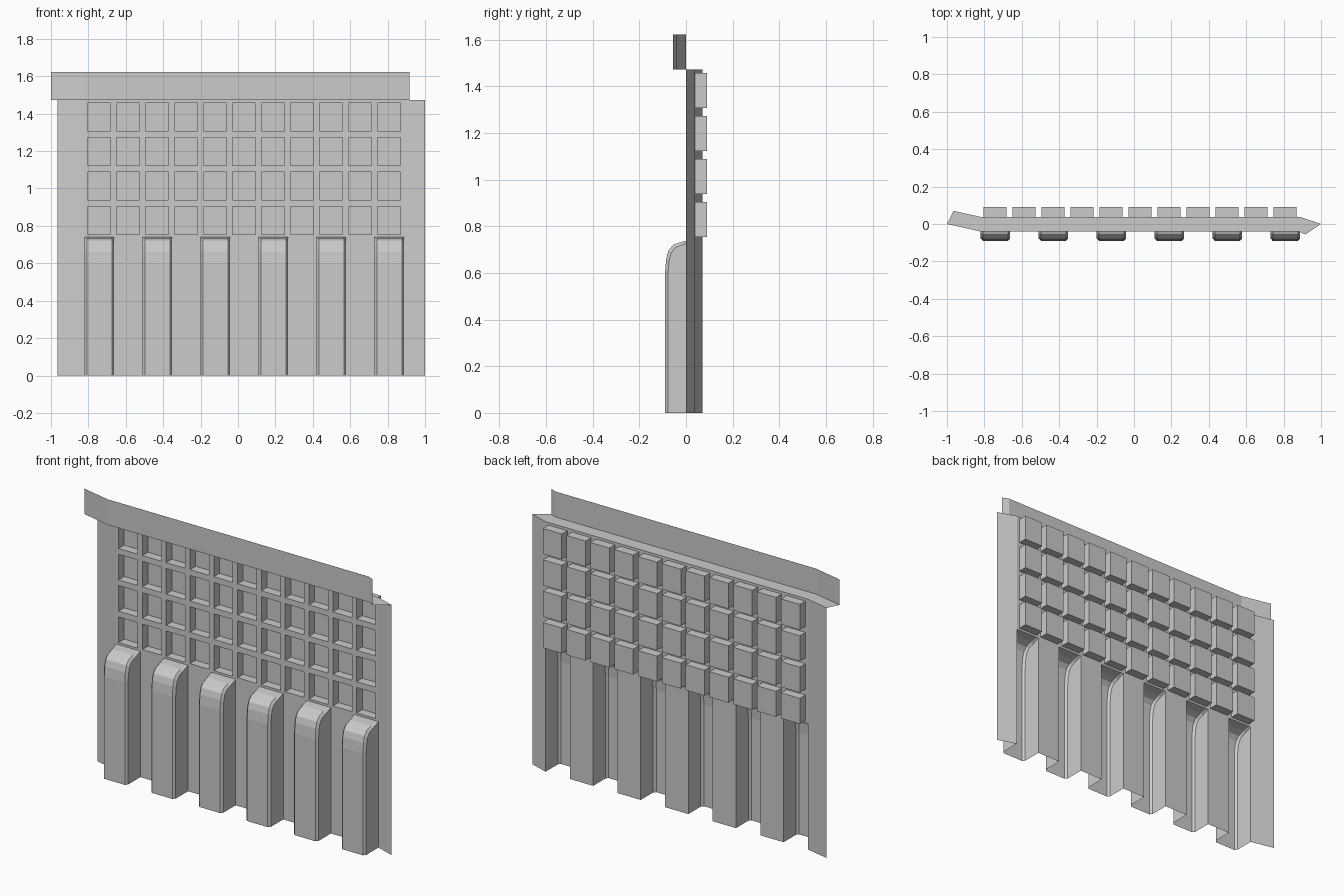
import bpy, bmesh

if "Cube" in bpy.data.objects:
    bpy.data.objects.remove(bpy.data.objects["Cube"])

FACE, BACK = 0.038, 0.09          # wall plane and back of the window recesses
XL, XR = -0.82, 0.888             # ends of the flat wall
RIB_TOP, TOP, BAND_TOP = 0.741, 1.472, 1.622
RIBS = [(-0.82 + 0.31 * i, -0.662 + 0.31 * i) for i in range(6)]


def make(name, faces):
    """Mesh object from a list of face corner loops, welded."""
    bm = bmesh.new()
    for f in faces:
        bm.faces.new([bm.verts.new(p) for p in f])
    bmesh.ops.remove_doubles(bm, verts=bm.verts, dist=0.0004)
    me = bpy.data.meshes.new(name)
    bm.to_mesh(me)
    bm.free()
    ob = bpy.data.objects.new(name, me)
    bpy.context.collection.objects.link(ob)
    return ob


def rect(x0, x1, z0, z1, y):
    return [(x0, y, z0), (x1, y, z0), (x1, y, z1), (x0, y, z1)]


def strip(path, z0, z1):
    """Vertical wall along an (x, y) path, facing the front."""
    return [[(*a, z0), (*b, z0), (*b, z1), (*a, z1)] for a, b in zip(path, path[1:])]


# Upper wall: grid whose window cells are pushed back into open boxes
xs = [XL] + [v for i in range(11) for v in (-0.804 + 0.155 * i, -0.681 + 0.155 * i)] + [XR]
zs = [RIB_TOP] + [v for j in range(4) for v in (0.754 + 0.1843 * j, 0.904 + 0.1843 * j)] + [TOP]
faces = []
for i in range(len(xs) - 1):
    for j in range(len(zs) - 1):
        front = rect(xs[i], xs[i + 1], zs[j], zs[j + 1], FACE)
        if i % 2 and j % 2:
            back = rect(xs[i], xs[i + 1], zs[j], zs[j + 1], BACK)
            faces.append(back)
            for k in range(4):
                n = (k + 1) % 4
                faces.append([front[k], front[n], back[n], back[k]])
        else:
            faces.append(front)
make("window_wall", faces)

# Flat bays between the ribs
make("lower_bays", [rect(a[1], b[0], 0, RIB_TOP, FACE) for a, b in zip(RIBS, RIBS[1:])])

# Angled side wings
left_wing = [(-0.965, 0.07), (XL, FACE)]
right_wing = [(XR, FACE), (1.0, 0.0)]
make("left_wing", strip(left_wing, 0, TOP))
make("right_wing", strip(right_wing, 0, TOP))

# Hollow ribs with chamfered edges and a rounded top, open at back and bottom
outer = [(FACE, RIB_TOP), (-0.015, 0.735), (-0.054, 0.721), (-0.075, 0.697),
         (-0.085, 0.66), (-0.09, 0.6), (-0.09, 0)]
inner = [(FACE, RIB_TOP), (-0.013, 0.722), (-0.045, 0.71), (-0.063, 0.688),
         (-0.072, 0.655), (-0.077, 0.6), (-0.077, 0)]
for n, (x0, x1) in enumerate(RIBS):
    c = 0.012
    rows = [(x0, inner), (x0 + c, outer), (x1 - c, outer), (x1, inner)]
    faces = []
    for (xa, pa), (xb, pb) in zip(rows, rows[1:]):
        for k in range(len(outer) - 1):
            faces.append([(xa, *pa[k]), (xa, *pa[k + 1]), (xb, *pb[k + 1]), (xb, *pb[k])])
    side = inner + [(FACE, 0)]
    faces.append([(x0, *p) for p in reversed(side)])
    faces.append([(x1, *p) for p in side])
    make(f"rib_{n + 1}", faces)

# Top band and the ledge joining it to the wall
band = [(-1.0, 0.0), (XL, -0.04), (0.88, -0.04), (0.916, -0.056)]
make("top_band", strip(band, TOP, BAND_TOP))
make("ledge", [[(*p, TOP) for p in band + (left_wing + right_wing)[::-1]]])
